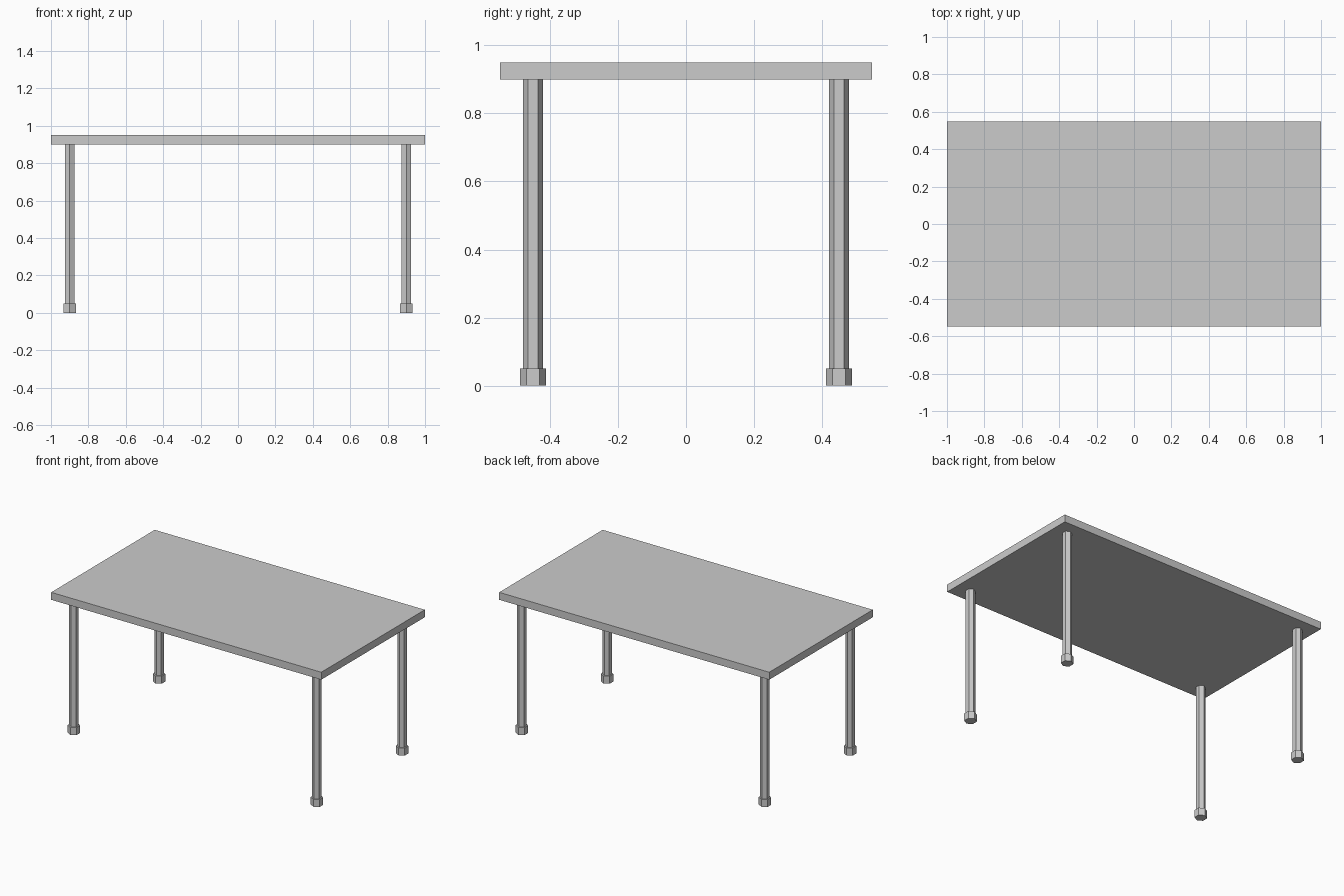
import bpy

cube = bpy.data.objects.get("Cube")
if cube:
    bpy.data.objects.remove(cube, do_unlink=True)

grey = bpy.data.materials.new("plain grey")
grey.use_nodes = True
colour = (0.6, 0.6, 0.6, 1.0)
grey.diffuse_color = colour
grey.node_tree.nodes["Principled BSDF"].inputs["Base Color"].default_value = colour

TOP_LOW, TOP_HIGH = 0.9, 0.95
FOOT_HEIGHT = 0.05


def finish(name):
    obj = bpy.context.object
    obj.name = name
    obj.data.materials.append(grey)
    return obj


def hex_post(name, x, y, radius, low, high):
    """Upright six-sided post with corners facing front and back."""
    bpy.ops.mesh.primitive_cylinder_add(
        vertices=6, radius=radius, depth=high - low,
        location=(x, y, (low + high) / 2))
    return finish(name)


# Flat rectangular top
bpy.ops.mesh.primitive_cube_add(size=1, location=(0, 0, (TOP_LOW + TOP_HIGH) / 2))
table_top = finish("table_top")
table_top.scale = (2.0, 1.095, TOP_HIGH - TOP_LOW)
bpy.ops.object.transform_apply(location=False, rotation=False, scale=True)

# Four legs, each standing on a wider foot
for end, y in (("front", -0.45), ("back", 0.45)):
    for side, x in (("right", -0.9), ("left", 0.9)):
        hex_post(f"{end}_{side}_leg", x, y, 0.029, FOOT_HEIGHT, TOP_LOW)
        hex_post(f"{end}_{side}_foot", x, y, 0.038, 0, FOOT_HEIGHT)
